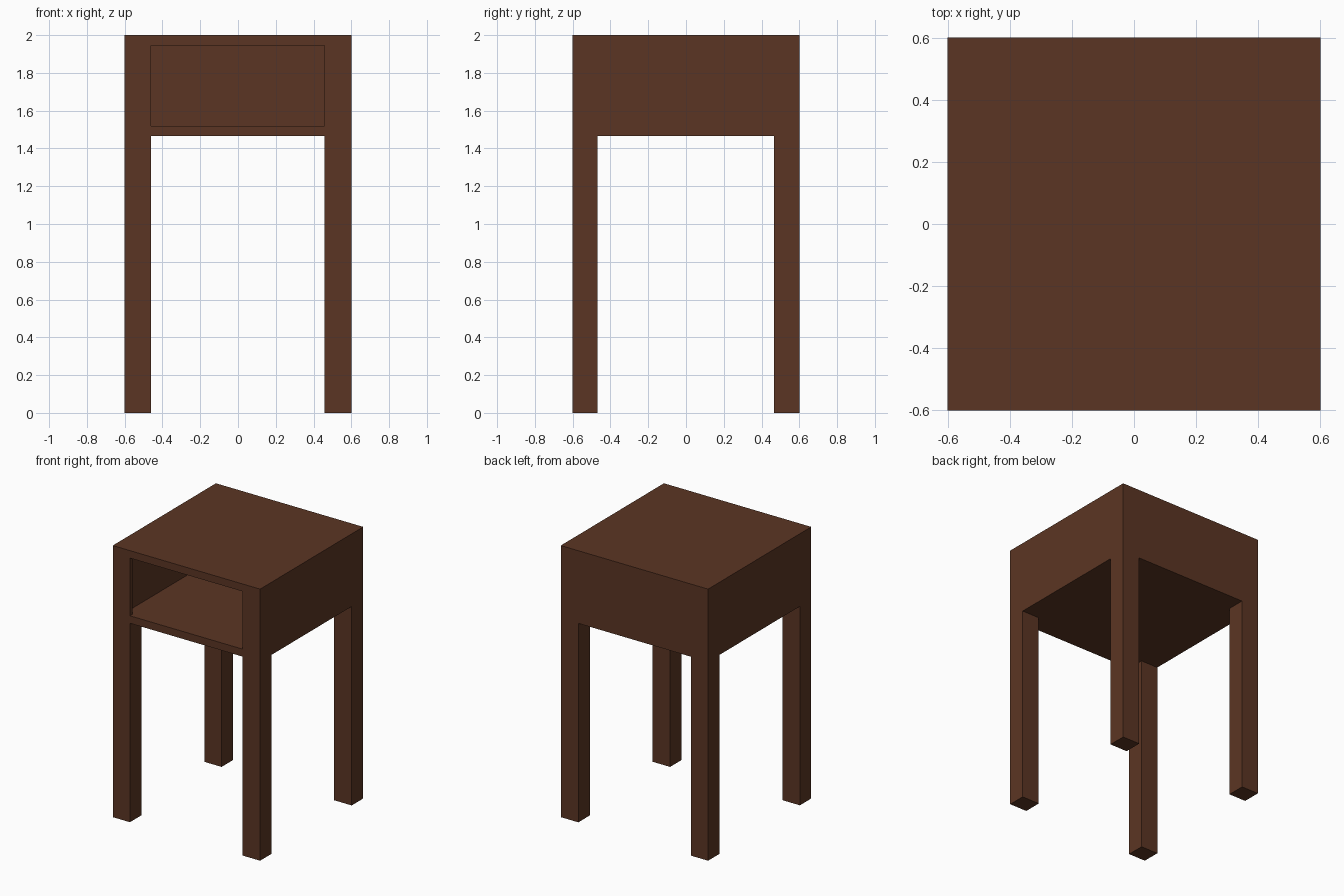
import bpy, bmesh
from mathutils import Vector

if "Cube" in bpy.data.objects:
    bpy.data.objects.remove(bpy.data.objects["Cube"])

wood = bpy.data.materials.new("dark brown wood")
wood.diffuse_color = (0.105, 0.036, 0.017, 1)
wood.use_nodes = True
wood.node_tree.nodes["Principled BSDF"].inputs["Base Color"].default_value = wood.diffuse_color


def box(name, lo, hi):
    """Axis-aligned box between two corners."""
    lo, hi = Vector(lo), Vector(hi)
    bm = bmesh.new()
    bmesh.ops.create_cube(bm, size=1)
    for v in bm.verts:
        v.co = (lo + hi) / 2 + v.co * (hi - lo)
    mesh = bpy.data.meshes.new(name)
    bm.to_mesh(mesh)
    bm.free()
    mesh.materials.append(wood)
    obj = bpy.data.objects.new(name, mesh)
    bpy.context.collection.objects.link(obj)
    return obj


# Solid block that becomes the case and its four legs
table = box("nightstand", (-0.6, -0.6, 0), (0.6, 0.6, 2))

cutters = [
    # Gaps between the legs, front to back and side to side
    box("leg_gap_front_cutter", (-0.46, -0.8, -0.2), (0.457, 0.8, 1.465)),
    box("leg_gap_side_cutter", (-0.8, -0.468, -0.2), (0.8, 0.466, 1.465)),
    # Hollow of the case, a little wider than its opening
    box("hollow_cutter", (-0.515, -0.57, 1.52), (0.515, 0.545, 1.945)),
    # Front opening
    box("opening_cutter", (-0.46, -0.8, 1.52), (0.457, -0.4, 1.945)),
]
for cutter in cutters:
    cutter.hide_render = True
    cutter.display_type = 'WIRE'
    mod = table.modifiers.new(cutter.name, 'BOOLEAN')
    mod.operation = 'DIFFERENCE'
    mod.solver = 'EXACT'
    mod.object = cutter
